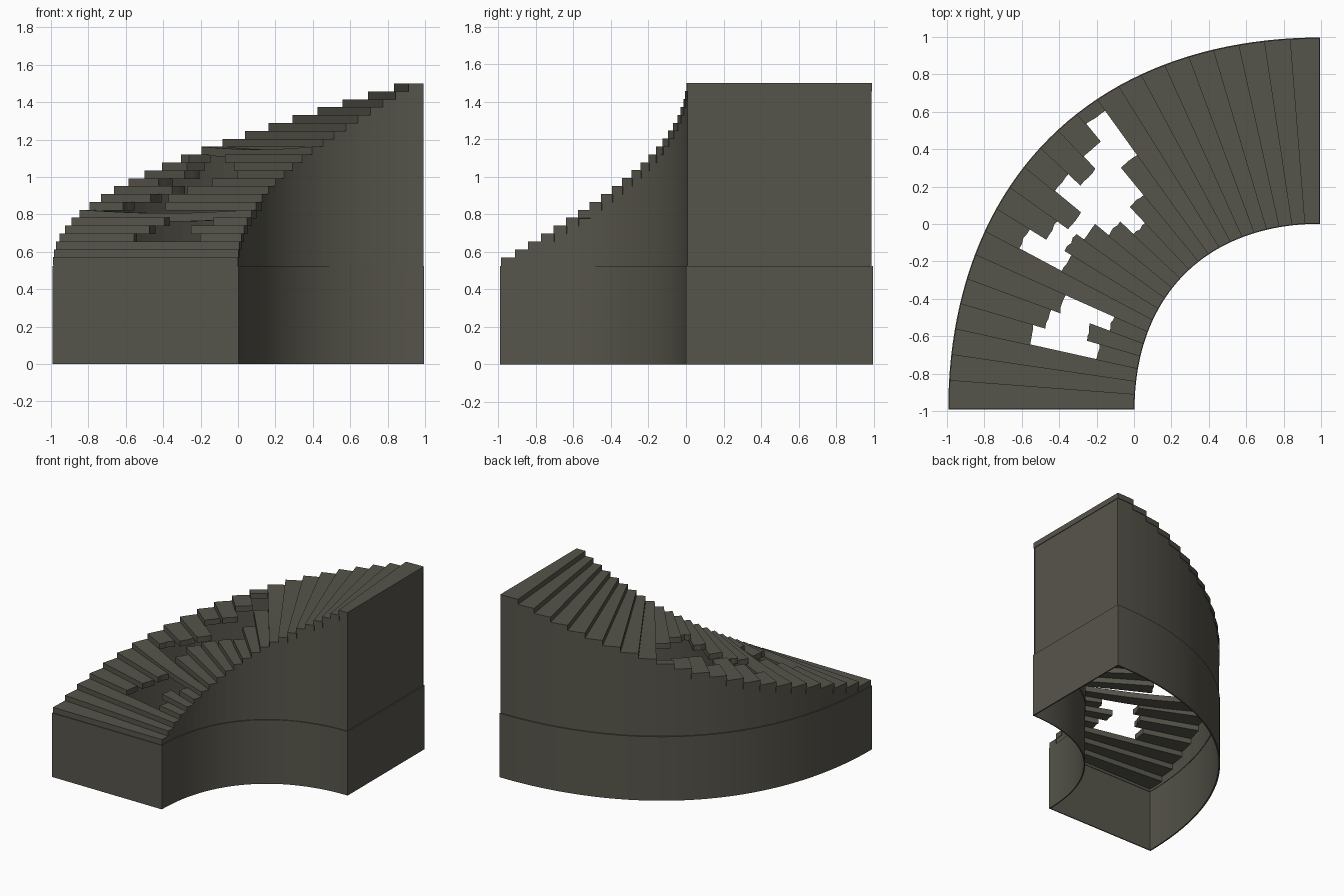
import bpy, bmesh, math, random

if "Cube" in bpy.data.objects:
    bpy.data.objects.remove(bpy.data.objects["Cube"])

rng = random.Random(4)
CX, CY = 0.991, -0.987            # centre of the quarter turn
N, RISE, FIRST_TOP = 23, 0.0422, 0.571
STEP, THICK = 3.876, 0.045
R_IN, R_OUT = 0.991, 1.98
BASE_TOP = 0.525

stone = bpy.data.materials.new("dark olive stone")
stone.diffuse_color = (0.094, 0.09, 0.07, 1)
stone.use_nodes = True
stone.node_tree.nodes["Principled BSDF"].inputs["Base Color"].default_value = stone.diffuse_color


def bulge(a):
    """The sweep is a curve slightly fuller than a true quarter circle."""
    return 1 + 0.030 * math.sin(math.radians(2 * a)) ** 2


def point(r, a, z):
    a += 0.5 * math.sin(math.radians(4 * a))
    r *= bulge(a)
    t = math.radians(180 - a)
    return (CX + r * math.cos(t), CY + r * math.sin(t), z)


def block(bm, r0, r1, a0, a1, z0, z1, na=2, nr=1, sag=0, rough0=0, rough1=0):
    """Closed ring-sector block; optional sag along its length and ragged ends."""
    grid = {}
    for j in range(na + 1):
        a = a0 + (a1 - a0) * j / na
        s = r0 + rng.uniform(-rough0, rough0)
        e = r1 + rng.uniform(-rough1, rough1)
        for i in range(nr + 1):
            f = i / nr
            dz = -sag * math.sin(math.pi * f)
            for k, z in enumerate((z0, z1)):
                grid[i, j, k] = bm.verts.new(point(s + (e - s) * f, a, z + dz))

    def face(*keys):
        bm.faces.new([grid[k] for k in keys])
    for i in range(nr):
        for j in range(na):
            for k in (0, 1):
                face((i, j, k), (i + 1, j, k), (i + 1, j + 1, k), (i, j + 1, k))
        for j in (0, na):
            face((i, j, 0), (i + 1, j, 0), (i + 1, j, 1), (i, j, 1))
    for j in range(na):
        for i in (0, nr):
            face((i, j, 0), (i, j + 1, 0), (i, j + 1, 1), (i, j, 1))


def box(bm, x0, x1, y0, y1, z0, z1):
    vs = bmesh.ops.create_cube(bm, size=1)["verts"]
    for v in vs:
        v.co = ((x0 + x1) / 2 + v.co.x * (x1 - x0),
                (y0 + y1) / 2 + v.co.y * (y1 - y0),
                (z0 + z1) / 2 + v.co.z * (z1 - z0))


def finish(bm, name):
    bmesh.ops.recalc_face_normals(bm, faces=bm.faces[:])
    me = bpy.data.meshes.new(name)
    bm.to_mesh(me)
    bm.free()
    ob = bpy.data.objects.new(name, me)
    bpy.context.collection.objects.link(ob)
    me.materials.append(stone)
    bpy.ops.object.select_all(action='DESELECT')
    bpy.context.view_layer.objects.active = ob
    ob.select_set(True)
    bpy.ops.object.shade_smooth_by_angle(angle=math.radians(25))


# Base skirt: hollow, open below, slightly proud of the upper walls
bm = bmesh.new()
block(bm, 1.973, 1.984, 0, 90, 0, BASE_TOP, na=46)
block(bm, 0.988, 0.997, 0, 90, 0, BASE_TOP, na=46)
box(bm, CX - 1.984, CX - 0.988, CY - 0.004, CY + 0.004, 0, BASE_TOP)
box(bm, CX - 0.006, CX + 0.004, CY + 0.988, CY + 1.984, 0, BASE_TOP)
finish(bm, "base_skirt")


def tread_top(k):
    return FIRST_TOP + k * RISE


def tread_start(k):
    return 0 if k == 0 else k * STEP + 0.32


# Curved side walls climbing under the treads, and the flat end walls
for name, r in (("outer_wall", 1.969), ("inner_wall", 0.995)):
    bm = bmesh.new()
    for k in range(N):
        a1 = tread_start(k + 1) if k < N - 1 else 90
        block(bm, r, r + 0.006, tread_start(k), a1, BASE_TOP - 0.02,
              tread_top(k) - THICK + 0.01)
    finish(bm, name)
bm = bmesh.new()
box(bm, CX - 0.01, CX - 0.005, CY + 0.995, CY + 1.974, BASE_TOP - 0.02, tread_top(N - 1) - 0.02)
finish(bm, "end_wall")
bm = bmesh.new()
box(bm, CX - 1.974, CX - 0.995, CY + 0.002, CY + 0.008, BASE_TOP - 0.02, BASE_TOP + 0.03)
finish(bm, "start_wall")

# Broken treads: radii between which each one is missing
GAPS = {3: (1.22, 1.59), 4: (1.30, 1.53), 5: (1.20, 1.48), 7: (1.56, 1.82),
        8: (1.60, 1.72), 9: (1.55, 1.65), 10: (1.46, 1.83), 11: (1.36, 1.75),
        12: (1.48, 1.84), 13: (1.67, 1.965)}
SAGS = {6: 0.018, 14: 0.015}      # treads bending beside the holes

bm = bmesh.new()
for k in range(N):
    a0 = tread_start(k)
    a1 = 90 if k == N - 1 else tread_start(k + 1) + 0.2
    z1 = tread_top(k)
    z0 = z1 - THICK
    if k in GAPS:
        g0, g1 = (g / bulge(a0 + 2) for g in GAPS[k])
        block(bm, R_IN, g0, a0, a1, z0, z1, na=4, rough1=0.006)
        block(bm, g1, R_OUT, a0, a1, z0, z1, na=4, rough0=0.006)
    else:
        block(bm, R_IN, R_OUT, a0, a1, z0, z1, nr=8 if k in SAGS else 1,
              sag=SAGS.get(k, 0))
finish(bm, "stair_treads")
